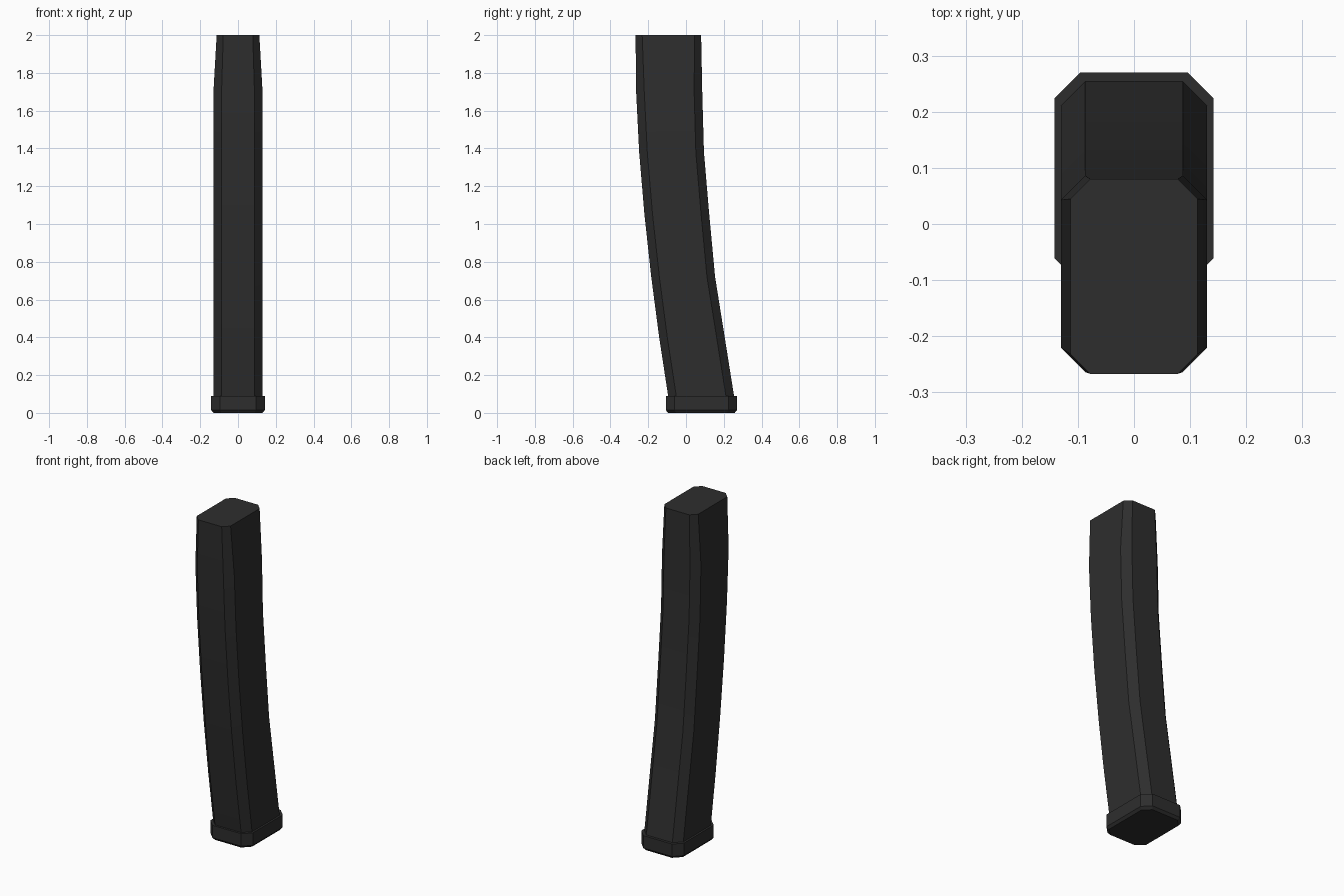
import bpy, bmesh, math

if "Cube" in bpy.data.objects:
    bpy.data.objects.remove(bpy.data.objects["Cube"])

black = bpy.data.materials.new("black polymer")
black.diffuse_color = (0.027, 0.027, 0.027, 1)
black.use_nodes = True
black.node_tree.nodes["Principled BSDF"].inputs["Base Color"].default_value = black.diffuse_color


def ring(z, half_width, front, back, chamfer):
    """Octagonal cross-section: a rectangle with cut corners."""
    w, c = half_width, chamfer
    return [(w - c, front, z), (w, front + c, z), (w, back - c, z), (w - c, back, z),
            (c - w, back, z), (-w, back - c, z), (-w, front + c, z), (c - w, front, z)]


def loft(name, sections):
    """Skin a stack of sections and cap both ends."""
    bm = bmesh.new()
    loops = [[bm.verts.new(p) for p in ring(*s)] for s in sections]
    for lower, upper in zip(loops, loops[1:]):
        for i in range(8):
            j = (i + 1) % 8
            bm.faces.new((lower[i], lower[j], upper[j], upper[i]))
    bm.faces.new(loops[0][::-1])
    bm.faces.new(loops[-1])
    bmesh.ops.recalc_face_normals(bm, faces=bm.faces)
    mesh = bpy.data.meshes.new(name)
    bm.to_mesh(mesh)
    bm.free()
    mesh.materials.append(black)
    obj = bpy.data.objects.new(name, mesh)
    bpy.context.collection.objects.link(obj)
    bpy.ops.object.select_all(action='DESELECT')
    obj.select_set(True)
    bpy.context.view_layer.objects.active = obj
    bpy.ops.object.shade_smooth_by_angle(angle=math.radians(25))
    return obj


# Curved body: z, half width, front y, back y, corner cut
loft("curved_body", [
    (0.06, 0.13, -0.090, 0.259, 0.043),
    (0.40, 0.13, -0.142, 0.205, 0.043),
    (0.72, 0.13, -0.184, 0.154, 0.043),
    (1.05, 0.13, -0.220, 0.123, 0.043),
    (1.38, 0.13, -0.248, 0.095, 0.043),
    (1.70, 0.13, -0.264, 0.086, 0.043),
    (2.00, 0.113, -0.267, 0.080, 0.035),
])

# Base plate with a softened lower edge
loft("base_plate", [
    (0.00, 0.130, -0.095, 0.258, 0.043),
    (0.015, 0.142, -0.107, 0.270, 0.046),
    (0.09, 0.142, -0.107, 0.270, 0.046),
])
